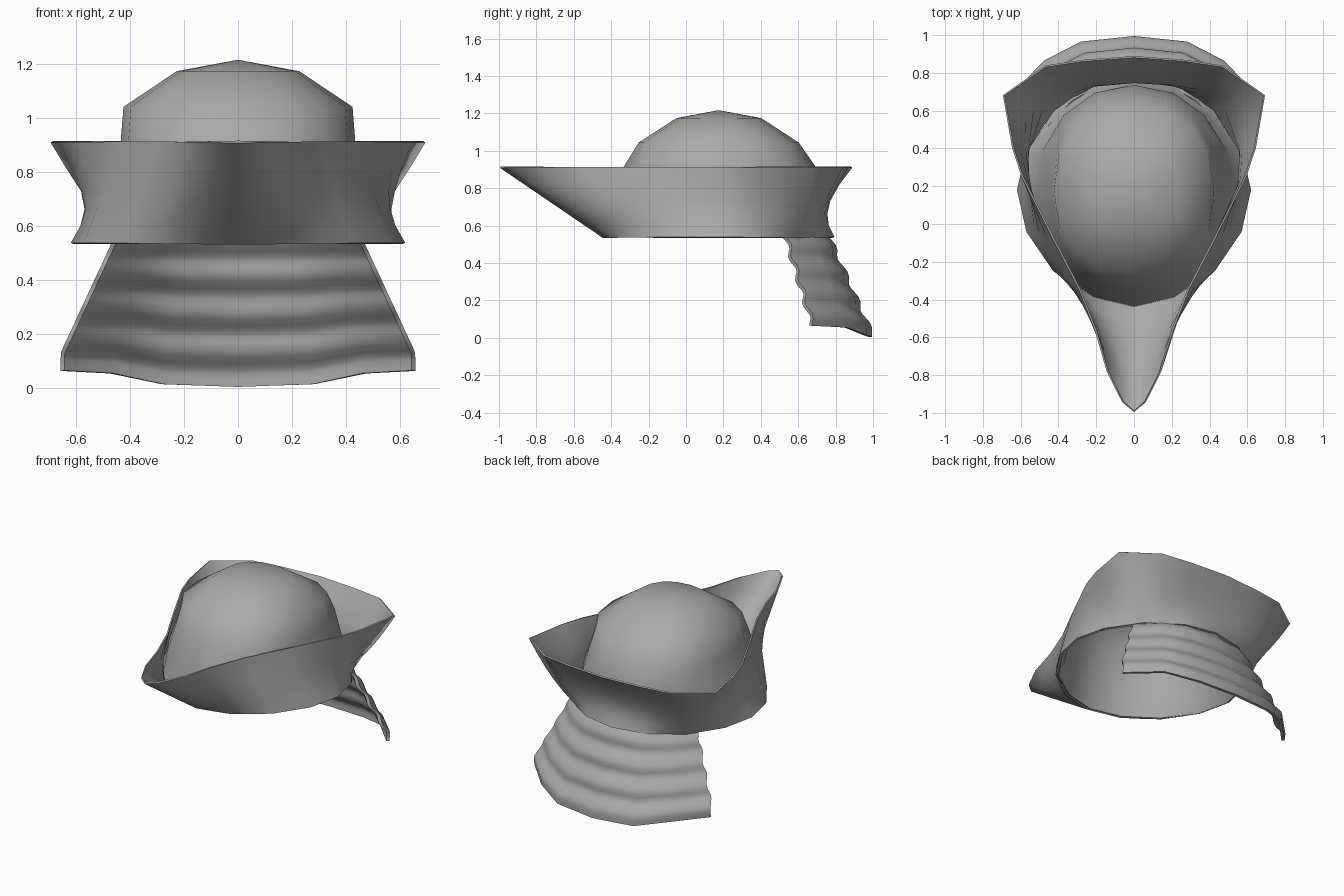
import bpy, math
from mathutils import Vector

if "Cube" in bpy.data.objects:
    bpy.data.objects.remove(bpy.data.objects["Cube"], do_unlink=True)

GREY = (0.4, 0.4, 0.4, 1)
felt = bpy.data.materials.new("grey_felt")
felt.use_nodes = True
felt.diffuse_color = GREY
felt.node_tree.nodes["Principled BSDF"].inputs["Base Color"].default_value = GREY


def skin(name, rows, closed, thick, pole=None):
    """Skin rows of points into a thin shell; an optional pole closes the last row."""
    n = len(rows[0])
    verts = [p for row in rows for p in row]
    faces = []
    steps = n if closed else n - 1
    for r in range(len(rows) - 1):
        for i in range(steps):
            j = (i + 1) % n
            faces.append((r * n + i, r * n + j, (r + 1) * n + j, (r + 1) * n + i))
    if pole:
        base = (len(rows) - 1) * n
        verts.append(pole)
        faces += [(base + i, base + (i + 1) % n, len(verts) - 1) for i in range(n)]
    mesh = bpy.data.meshes.new(name)
    mesh.from_pydata(verts, [], faces)
    mesh.materials.append(felt)
    obj = bpy.data.objects.new(name, mesh)
    bpy.context.collection.objects.link(obj)
    bpy.ops.object.select_all(action="DESELECT")
    obj.select_set(True)
    bpy.context.view_layer.objects.active = obj
    mod = obj.modifiers.new("thickness", "SOLIDIFY")
    mod.thickness = thick
    mod.offset = 0
    bpy.ops.object.modifier_apply(modifier=mod.name)
    bpy.ops.object.shade_smooth_by_angle(angle=math.radians(65))


# Crown: rounded dome, each ring given by height, half width, front y, back y and roundness
def crown_ring(z, half, front, back, power, sides=16):
    ring = []
    for i in range(sides):
        a = math.tau * i / sides
        c, s = (math.copysign(abs(f) ** power, f) for f in (math.cos(a), math.sin(a)))
        ring.append((half * c, (front + back) / 2 + (back - front) / 2 * s, z))
    return ring


crown_profile = [(0.537, 0.61, -0.432, 0.786, 1.1), (0.62, 0.545, -0.41, 0.735, 1.05),
                 (0.73, 0.51, -0.38, 0.73, 0.95), (0.91, 0.43, -0.33, 0.69, 0.85),
                 (1.04, 0.42, -0.25, 0.6, 0.85), (1.17, 0.225, -0.05, 0.4, 0.85)]
skin("crown", [crown_ring(*p) for p in crown_profile], True, 0.01, (0, 0.175, 1.212))

# Brim: half columns from back to front as (lower x, lower y, upper x, upper y, pinch)
brim_columns = [
    (0, 0.79, 0, 0.885, 0.075), (0.215, 0.745, 0.27, 0.865, 0.055),
    (0.32, 0.675, 0.47, 0.835, 0.02), (0.425, 0.605, 0.69, 0.68, -0.02),
    (0.565, 0.395, 0.64, 0.4, 0.03), (0.615, 0.18, 0.59, 0.25, 0.05),
    (0.565, -0.04, 0.43, -0.07, 0), (0.425, -0.245, 0.29, -0.34, 0),
    (0.32, -0.32, 0.2, -0.57, 0.005), (0.215, -0.39, 0.14, -0.78, 0.01),
    (0.11, -0.415, 0.06, -0.94, 0), (0, -0.44, 0, -0.992, 0)]


def brim_row(t):
    half = []
    for lx, ly, ux, uy, pinch in brim_columns:
        p = Vector((lx, ly, 0.537)).lerp(Vector((ux, uy, 0.913)), t)
        inward = Vector((-p.x, 0.18 - p.y, 0)).normalized()
        half.append(p + inward * pinch * math.sin(math.pi * t ** 0.85))
    mirror = [Vector((-p.x, p.y, p.z)) for p in half[-2:0:-1]]
    return half + mirror


skin("upturned_brim", [brim_row(t) for t in (0, 0.17, 0.34, 0.52, 0.76, 1)], True, 0.01)

# Neck flap: rippled down its length, sweeping forward and widening towards the sides
flap_side = [(0, 0, 0), (0.43, 0.03, 0.01), (0.72, 0.13, 0.05), (1, 0.32, 0.06)]
flap_columns = [(-f, y, z) for f, y, z in flap_side[:0:-1]] + flap_side
flap_rows = []
for i in range(25):
    t = i / 24
    z = 0.56 - 0.555 * t
    y = 0.75 + 0.246 * t + 0.012 * math.cos(math.tau * (z - 0.485) / 0.14)
    half = min(0.65, 0.45 + 0.23 * t)
    flap_rows.append([(f * half, y - dy * (0.7 + 0.3 * t), z + dz * t)
                      for f, dy, dz in flap_columns])
skin("neck_flap", flap_rows, False, 0.02)
